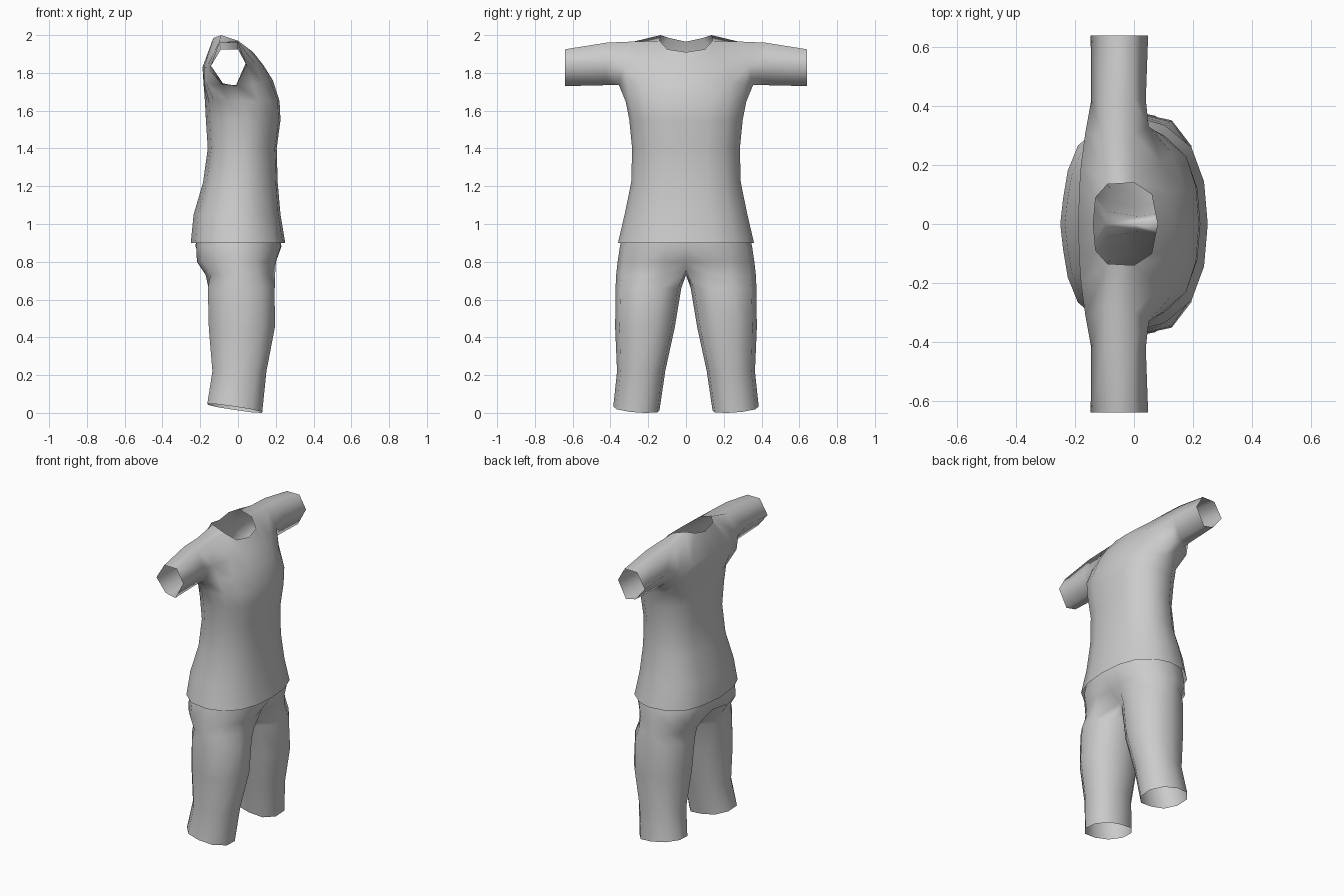
import bpy
import bmesh

start_cube = bpy.data.objects.get("Cube")
if start_cube:
    bpy.data.objects.remove(start_cube, do_unlink=True)


def make_material(name, colour):
    material = bpy.data.materials.new(name)
    material.use_nodes = True
    material.diffuse_color = colour
    shader = material.node_tree.nodes["Principled BSDF"]
    shader.inputs["Base Color"].default_value = colour
    shader.inputs["Roughness"].default_value = 0.8
    return material


cloth_grey = make_material("cloth grey", (0.6, 0.6, 0.6, 1))


def add_ring(mesh, points):
    return [mesh.verts.new(point) for point in points]


def bridge(mesh, first, second, closed=False):
    """Fill quads between two rings of equal length."""
    count = len(first)
    for i in range(count if closed else count - 1):
        j = (i + 1) % count
        mesh.faces.new((first[i], first[j], second[j], second[i]))


def half_ring(outline, height, front, back, width):
    """Scale a unit half outline (front centre to back centre)."""
    middle, depth = (front + back) / 2, (front - back) / 2
    return [(middle + depth * u, width * v, height) for u, v in outline]


def finish(mesh, name):
    """Turn one half into a smooth garment mirrored across y."""
    bmesh.ops.recalc_face_normals(mesh, faces=mesh.faces[:])
    for face in mesh.faces:
        face.smooth = True
    data = bpy.data.meshes.new(name)
    mesh.to_mesh(data)
    mesh.free()
    data.materials.append(cloth_grey)
    garment = bpy.data.objects.new(name, data)
    bpy.context.collection.objects.link(garment)
    mirror = garment.modifiers.new("Mirror", "MIRROR")
    mirror.use_axis = (False, True, False)
    mirror.merge_threshold = 0.001
    return garment


def build_shirt():
    mesh = bmesh.new()
    # Torso from hem to chest
    outline = [(1, 0), (.95, .4), (.78, .72), (.42, .93), (.08, 1),
               (-.4, .95), (-.76, .74), (-.9, .5), (-.96, .25), (-1, 0)]
    profile = [(.9, .25, -.25, .36), (1.05, .225, -.235, .325),
               (1.22, .21, -.185, .29), (1.4, .205, -.16, .285),
               (1.55, .225, -.17, .3), (1.65, .22, -.175, .32)]
    rings = [add_ring(mesh, half_ring(outline, *row)) for row in profile]
    # Armpit level
    armpit = add_ring(mesh, [
        (.185, 0, 1.76), (.17, .12, 1.76), (.13, .24, 1.75), (.08, .31, 1.74),
        (0, .355, 1.735), (-.09, .35, 1.74), (-.165, .29, 1.74),
        (-.18, .2, 1.75), (-.182, .1, 1.75), (-.183, 0, 1.75)])
    rings.append(armpit)
    for lower, upper in zip(rings, rings[1:]):
        bridge(mesh, lower, upper)
    # Upper chest and shoulder blades
    chest = add_ring(mesh, [(.135, 0, 1.84), (.12, .11, 1.85),
                            (.09, .21, 1.85), (.05, .33, 1.84)])
    blades = add_ring(mesh, [(-.165, .31, 1.83), (-.18, .2, 1.83),
                             (-.187, .1, 1.83), (-.188, 0, 1.83)])
    # Neckline, with the shoulder seam as the outer point of each row
    neck_front = add_ring(mesh, [(.08, 0, 1.91), (.06, .1, 1.925),
                                 (0, .14, 1.97), (0, .3, 1.965)])
    neck_back = add_ring(mesh, [(-.1, .28, 1.965), (-.09, .135, 2),
                                (-.13, .09, 1.985), (-.138, 0, 1.965)])
    bridge(mesh, armpit[:4], chest)
    bridge(mesh, chest, neck_front)
    bridge(mesh, armpit[6:], blades)
    bridge(mesh, blades, neck_back)
    mesh.faces.new((neck_front[2], neck_front[3], neck_back[0], neck_back[1]))
    mesh.faces.new((armpit[3], armpit[4], chest[3]))
    mesh.faces.new((armpit[5], armpit[6], blades[0]))
    # Six-sided sleeve
    base = [armpit[4], chest[3], neck_front[3],
            neck_back[0], blades[0], armpit[5]]
    elbow = [(-.01, 1.735), (.04, 1.85), (0, 1.96),
             (-.1, 1.96), (-.145, 1.84), (-.085, 1.74)]
    cuff = [(-.01, 1.73), (.048, 1.84), (0, 1.925),
            (-.09, 1.925), (-.147, 1.83), (-.08, 1.745)]
    for reach, section in ((.42, elbow), (.64, cuff)):
        ring = add_ring(mesh, [(x, reach, z) for x, z in section])
        bridge(mesh, base, ring, closed=True)
        base = ring
    return finish(mesh, "shirt")


def build_trousers():
    mesh = bmesh.new()
    # Hips, with the front centre drawn in towards the crotch
    outline = [(1, 0), (.98, .3), (.85, .65), (.5, .92), (0, 1),
               (-.5, .92), (-.85, .68), (-.98, .35), (-1, 0)]
    profile = [(.98, .215, -.215, .325), (.88, .23, -.225, .35),
               (.8, .205, -.222, .362), (.73, .2, -.175, .37)]
    rings = [add_ring(mesh, half_ring(outline, *row)) for row in profile]
    for ring, front, back in ((rings[2], .175, -.19), (rings[3], .1, -.1)):
        ring[0].co.x, ring[-1].co.x = front, back
    rings[3][0].co.z = rings[3][-1].co.z = .755
    for upper, lower in zip(rings, rings[1:]):
        bridge(mesh, upper, lower)
    # Leg tube, starting at the crotch point
    previous = rings[3] + add_ring(mesh, [(0, 0, .73)])
    section = [(.6, -.9), (.95, -.4), (.97, .3), (.6, .85), (0, 1),
               (-.6, .85), (-.97, .3), (-.95, -.4), (-.6, -.9), (0, -1)]
    legs = [(.66, .2, -.165, .025, .373), (.45, .2, -.16, .06, .375),
            (.22, .155, -.14, .11, .365), (.022, .133, -.167, .14, .385)]
    for height, front, back, inner, outer in legs:
        middle, depth = (front + back) / 2, (front - back) / 2
        centre, width = (inner + outer) / 2, (outer - inner) / 2
        # Only the cuff slopes down towards the front
        slope = .15 if height < .1 else 0
        ring = add_ring(mesh, [
            (middle + depth * u, centre + width * v,
             height - slope * (middle + depth * u) + slope * .06 * v)
            for u, v in section])
        bridge(mesh, previous, ring, closed=True)
        previous = ring
    return finish(mesh, "trousers")


build_shirt()
build_trousers()
